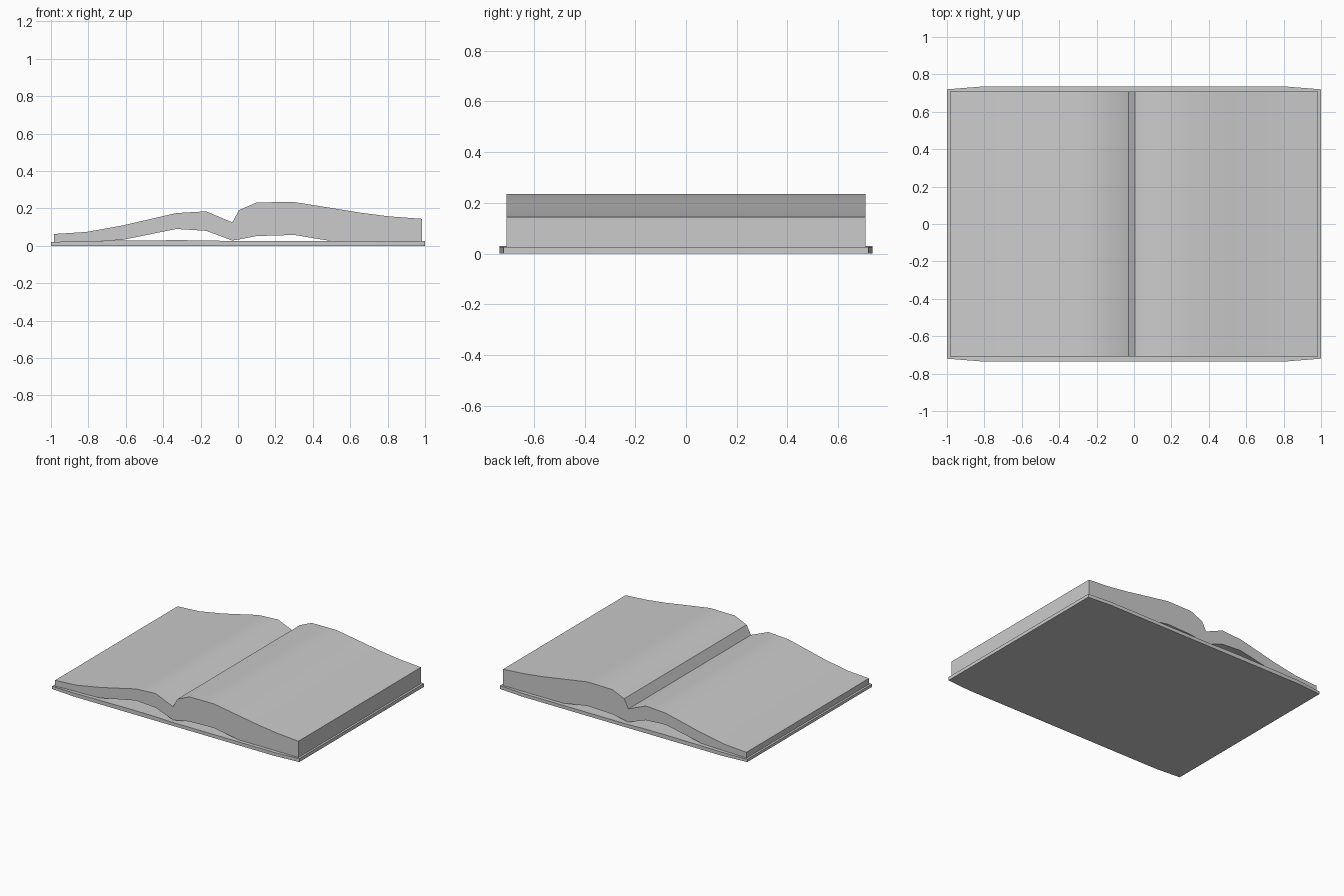
import bpy, bmesh

if "Cube" in bpy.data.objects:
    bpy.data.objects.remove(bpy.data.objects["Cube"])


def loft(name, sections):
    """Loft rectangular sections (x, half depth, bottom z, top z) along x."""
    bm = bmesh.new()
    rings = [[bm.verts.new(p) for p in
              ((x, -y, lo), (x, y, lo), (x, y, hi), (x, -y, hi))]
             for x, y, lo, hi in sections]
    for a, b in zip(rings, rings[1:]):
        for i in range(4):
            j = (i + 1) % 4
            bm.faces.new((a[i], a[j], b[j], b[i]))
    bm.faces.new(rings[0])
    bm.faces.new(rings[-1])
    bmesh.ops.recalc_face_normals(bm, faces=bm.faces)
    mesh = bpy.data.meshes.new(name)
    bm.to_mesh(mesh)
    bm.free()
    obj = bpy.data.objects.new(name, mesh)
    bpy.context.collection.objects.link(obj)
    bpy.ops.object.select_all(action='DESELECT')
    obj.select_set(True)
    bpy.context.view_layer.objects.active = obj
    bpy.ops.object.shade_smooth_by_angle(angle=0.56)
    return obj


# Thin open cover, slightly narrower at its outer ends
loft("cover", [
    (-1.00, 0.72, 0, 0.02), (-0.81, 0.735, 0, 0.026), (-0.62, 0.735, 0, 0.028),
    (-0.33, 0.735, 0, 0.03), (-0.17, 0.735, 0, 0.029), (-0.03, 0.735, 0, 0.025),
    (0.81, 0.735, 0, 0.025), (1.00, 0.72, 0, 0.025)])

# Page block arching off the cover on both sides of the gutter
pages = [
    (-0.985, 0.018, 0.063), (-0.81, 0.024, 0.074), (-0.62, 0.031, 0.108),
    (-0.33, 0.09, 0.175), (-0.17, 0.08, 0.184), (-0.03, 0.028, 0.125),
    (0.005, 0.034, 0.19), (0.10, 0.052, 0.232), (0.30, 0.058, 0.234),
    (0.50, 0.025, 0.202), (0.66, 0.022, 0.176), (0.81, 0.022, 0.157),
    (0.985, 0.022, 0.144)]
loft("pages", [(x, 0.708, lo, hi) for x, lo, hi in pages])
